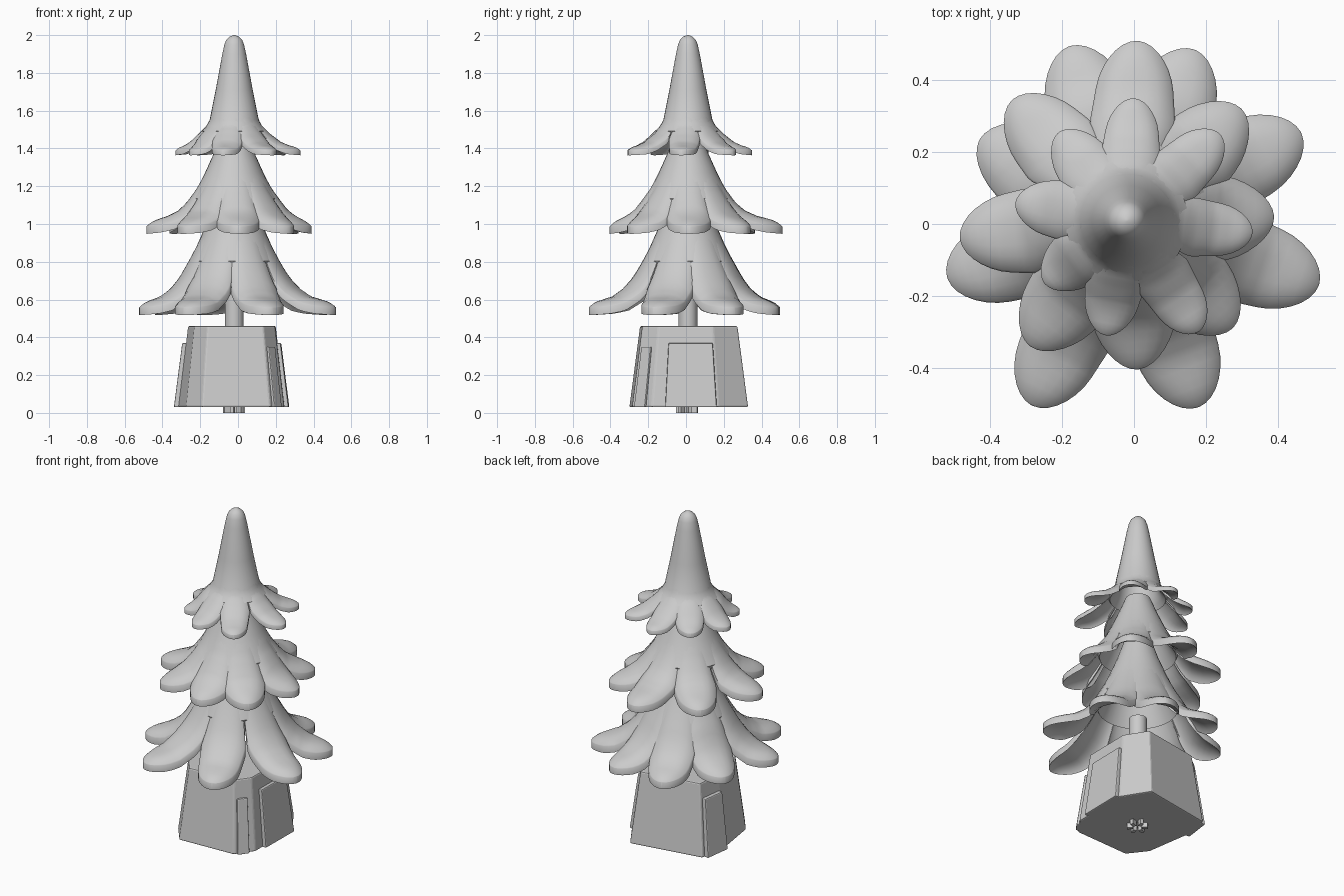
import bpy, math
from mathutils import Vector

if "Cube" in bpy.data.objects:
    bpy.data.objects.remove(bpy.data.objects["Cube"])

AX, AY = -0.02, 0.01          # tree axis


def make(name, verts, faces, smooth=None, bevel=0):
    me = bpy.data.meshes.new(name)
    me.from_pydata(verts, [], faces)
    ob = bpy.data.objects.new(name, me)
    bpy.context.collection.objects.link(ob)
    bpy.ops.object.select_all(action='DESELECT')
    ob.select_set(True)
    bpy.context.view_layer.objects.active = ob
    bpy.ops.object.mode_set(mode='EDIT')
    bpy.ops.mesh.select_all(action='SELECT')
    bpy.ops.mesh.normals_make_consistent(inside=False)
    bpy.ops.object.mode_set(mode='OBJECT')
    if smooth:
        bpy.ops.object.shade_smooth_by_angle(angle=math.radians(smooth))
    if bevel:
        b = ob.modifiers.new("bevel", 'BEVEL')
        b.width, b.segments = bevel, 2
    return ob


def lathe(name, prof, n=32):
    """Revolve (r, z) points, first and last capped."""
    vs = [(AX + r * math.cos(2 * math.pi * j / n), AY + r * math.sin(2 * math.pi * j / n), z)
          for r, z in prof for j in range(n)]
    fs = [(i * n + j, i * n + (j + 1) % n, (i + 1) * n + (j + 1) % n, (i + 1) * n + j)
          for i in range(len(prof) - 1) for j in range(n)]
    fs += [tuple(range(n)), tuple(range((len(prof) - 1) * n, len(prof) * n))]
    return make(name, vs, fs, 40)


def interp(prof, r):
    for (r0, z0), (r1, z1) in zip(prof, prof[1:]):
        if r <= r1:
            return z0 + (z1 - z0) * (r - r0) / (r1 - r0)
    return prof[-1][1]


def petal(name, prof, tip, wmax, notch, r0, h, k):
    """Domed leaf lobe that follows the tier profile out to a rounded tip."""
    d = Vector((tip[0] - AX, tip[1] - AY))
    R = d.length
    d.normalize()
    side = Vector((-d.y, d.x))
    L, R0 = wmax * 1.25, prof[-1][0]
    rows = [r0 + (R - L - r0) * i / 12 for i in range(12)]
    rows += [R - L + L * math.sin(math.pi / 2 * i / 7) * 0.999 for i in range(8)]
    m = 11
    top = []
    for r in rows:
        s = max(0, (r - (R - L)) / L)
        taper = 1.12 - 0.27 * max(0, (r - notch) / (R - notch))
        w = min(wmax * taper, 0.43 * r + 0.005)
        fade = min(1, (r - r0) / (notch - r0))
        for j in range(m):
            v = math.sin(math.pi / 2 * (2 * j / (m - 1) - 1))
            v *= math.sqrt(1 - s * s)
            u = v * w
            q = math.hypot(r, u)
            if q > notch:
                q = notch + (q - notch) * (R0 - notch) / (R - notch)
            z = interp(prof, q) + fade * k * (0.012 - 0.034 * (v * v + s * s) ** 2)
            z -= 0.012 * (1 - fade) ** 2
            p = d * r + side * u
            top.append((AX + p.x, AY + p.y, z))
    n = len(rows)
    N = n * m
    vs = top + [(x, y, z - h) for x, y, z in top]
    fs = []
    for i in range(n - 1):
        for j in range(m - 1):
            f = (i * m + j, i * m + j + 1, (i + 1) * m + j + 1, (i + 1) * m + j)
            fs += [f, tuple(a + N for a in f)]
    loop = list(range(m)) + [i * m + m - 1 for i in range(1, n)]
    loop += [(n - 1) * m + j for j in range(m - 2, -1, -1)] + [i * m for i in range(n - 2, 0, -1)]
    fs += [(a, b, b + N, a + N) for a, b in zip(loop, loop[1:] + loop[:1])]
    make(name, vs, fs, 50)


# Leaf tiers: profile (r, z), lobe tips (x, y), lobe half width, notch radius, inner start, lip, dome
tiers = {
    "top": ([(0.004, 2.0), (0.025, 1.992), (0.042, 1.975), (0.052, 1.95), (0.063, 1.9), (0.098, 1.71),
             (0.13, 1.55), (0.15, 1.515), (0.19, 1.47), (0.24, 1.427), (0.28, 1.408), (0.33, 1.402)],
            [(0, .35), (.24, .25), (.33, -.025), (.18, -.30), (-.08, -.31), (-.25, -.165),
             (-.33, .06), (-.21, .255)], 0.073, 0.19, 0.11, 0.025, 0.6),
    "middle": ([(0.07, 1.47), (0.11, 1.37), (0.155, 1.27), (0.2, 1.18), (0.25, 1.105), (0.29, 1.06),
                (0.34, 1.03), (0.39, 1.015), (0.44, 1.008)],
               [(.01, .51), (.30, .32), (.39, .02), (.275, -.29), (.01, -.405), (-.29, -.34),
                (-.485, -.04), (-.34, .345)], 0.108, 0.255, 0.12, 0.038, 1),
    "bottom": ([(0.075, 1.2), (0.12, 1.07), (0.165, 0.96), (0.2, 0.88), (0.24, 0.8), (0.29, 0.71),
                (0.34, 0.65), (0.4, 0.605), (0.46, 0.588), (0.53, 0.58)],
               [(-.18, .495), (.17, .485), (.465, .255), (.515, -.17), (.18, -.51), (-.285, -.505),
                (-.52, -.15), (-.43, .235)], 0.116, 0.265, 0.13, 0.04, 1),
}
for name, (prof, tips, w, notch, r0, h, k) in tiers.items():
    rim = notch * 0.9
    outer = [p for p in prof if p[0] < rim] + [(rim, interp(prof, rim))]
    inner = [(max(0.004, r - 0.015), z - h) for r, z in reversed(outer) if r > 0.02]
    lathe(name + "_tier_cone", outer + inner)
    for i, t in enumerate(tips):
        petal(f"{name}_tier_lobe_{i + 1}", prof, t, w, notch, r0, h, k)

# Trunk
lathe("trunk", [(0.05, 0.44), (0.05, 0.70)], 16)

# Faceted tapering pot
foot = [(-.19, -.30), (.17, -.285), (.245, -.18), (.25, .17), (.15, .33), (-.29, .255), (-.315, .07), (-.275, -.19)]
C = Vector((-0.03, 0.015))
Z0, Z1 = 0.03, 0.46


def at(p, z):
    s = 1 - 0.18 * (z - Z0) / (Z1 - Z0)
    q = C + (Vector(p) - C) * s
    return (q.x, q.y, z)


def prism(name, pts, z1, bevel):
    n = len(pts)
    vs = [at(p, Z0) for p in pts] + [at(p, z1) for p in pts]
    fs = [tuple(range(n)), tuple(range(n, 2 * n))]
    fs += [(i, (i + 1) % n, (i + 1) % n + n, i + n) for i in range(n)]
    make(name, vs, fs, None, bevel)


prism("pot", foot, Z1, 0.008)

# Raised panels on pot faces: face index, start, end, height, thickness
for i, (e, a, b, z1, t) in enumerate([(1, 0.15, 0.7, 0.35, 0.014), (2, 0.2, 0.98, 0.37, 0.022),
                                      (5, 0.1, 0.98, 0.37, 0.026)]):
    p, q = Vector(foot[e]), Vector(foot[(e + 1) % 8])
    nrm = Vector((q.y - p.y, p.x - q.x)).normalized()
    A, B = p.lerp(q, a), p.lerp(q, b)
    prism(f"pot_panel_{i + 1}", [A - nrm * .03, A + nrm * t, B + nrm * t, B - nrm * .03], z1, 0.006)

# Small root stubs under the pot
for i in range(6):
    a = i * math.pi / 3 + 0.3
    c, s = math.cos(a), math.sin(a)
    pts = [(AX + c * r - s * w, 0.005 + s * r + c * w) for r, w in
           ((.025, -.01), (.058, -.01), (.058, .01), (.025, .01))]
    vs = [(x, y, z) for z in (0, 0.04) for x, y in pts]
    make(f"root_stub_{i + 1}", vs, [(0, 1, 2, 3), (4, 5, 6, 7), (0, 1, 5, 4), (1, 2, 6, 5),
                                    (2, 3, 7, 6), (3, 0, 4, 7)])
